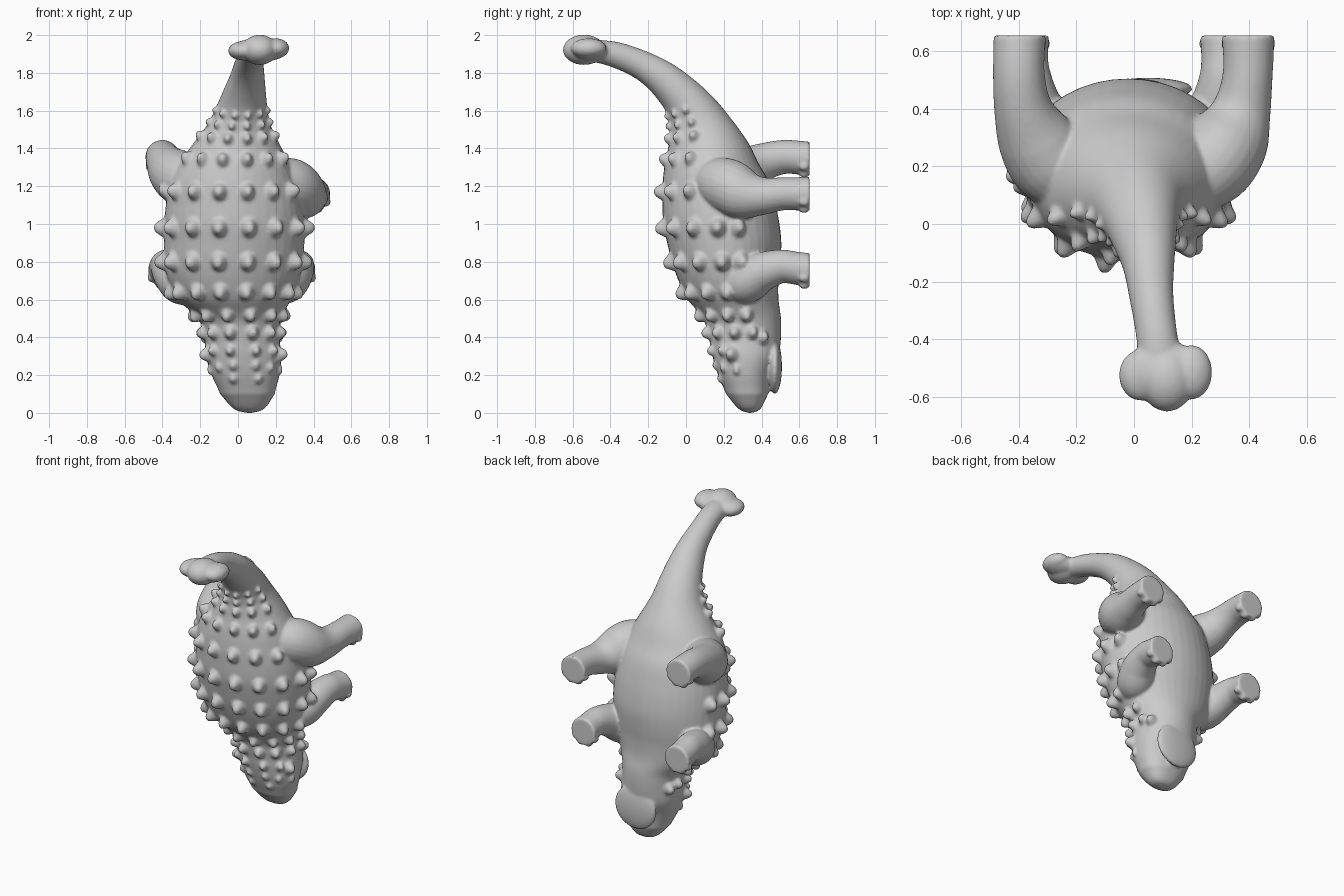
import bpy, bmesh, math
from mathutils import Vector, Matrix

if "Cube" in bpy.data.objects:
    bpy.data.objects.remove(bpy.data.objects["Cube"])


def catmull(rows, t):
    """Smoothly interpolate a list of number tuples at float index t."""
    n = len(rows) - 1
    i = max(0, min(int(t), n - 1))
    u = t - i
    p0, p1, p2, p3 = (rows[max(0, min(n, k))] for k in (i - 1, i, i + 1, i + 2))
    return [0.5 * (2 * b + (c - a) * u + (2 * a - 5 * b + 4 * c - d) * u * u
                   + (3 * b - a - 3 * c + d) * u ** 3)
            for a, b, c, d in zip(p0, p1, p2, p3)]


def loft(bm, rings):
    """Skin closed rings of points and cap both ends."""
    vs = [[bm.verts.new(p) for p in r] for r in rings]
    n = len(vs[0])
    faces = []
    for a, b in zip(vs, vs[1:]):
        for k in range(n):
            faces.append(bm.faces.new((a[k], a[(k + 1) % n], b[(k + 1) % n], b[k])))
    faces.append(bm.faces.new(vs[0][::-1]))
    faces.append(bm.faces.new(vs[-1]))
    bmesh.ops.recalc_face_normals(bm, faces=faces)


def ball(bm, loc, radii):
    m = Matrix.Translation(loc) @ Matrix.Diagonal((*radii, 1))
    bmesh.ops.create_uvsphere(bm, u_segments=24, v_segments=14, radius=1, matrix=m)


def finish(bm, name, voxel=0, smooth=0):
    for f in bm.faces:
        f.smooth = True
    me = bpy.data.meshes.new(name)
    bm.to_mesh(me)
    bm.free()
    ob = bpy.data.objects.new(name, me)
    bpy.context.collection.objects.link(ob)
    if voxel:
        r = ob.modifiers.new("fuse", 'REMESH')
        r.mode, r.voxel_size, r.use_smooth_shade = 'VOXEL', voxel, True
        s = ob.modifiers.new("soften", 'SMOOTH')
        s.factor, s.iterations = 0.5, smooth
    return ob


# Body sections, one per 0.1 of height: back y,z, belly y,z, centre x, half width
body = [
    (.245, .00, .435, .00, .06, .135), (.212, .10, .435, .10, .05, .145),
    (.17, .20, .450, .20, .04, .18), (.14, .30, .49, .30, .03, .20),
    (.12, .40, .503, .40, .02, .20), (.09, .50, .503, .50, .01, .22),
    (.01, .60, .49, .60, -.02, .30), (-.04, .70, .49, .70, -.025, .345),
    (-.075, .80, .50, .80, -.025, .365), (-.10, .90, .505, .90, -.02, .372),
    (-.12, 1.00, .495, 1.00, -.02, .372), (-.125, 1.10, .475, 1.10, -.02, .362),
    (-.125, 1.20, .44, 1.22, -.025, .34), (-.115, 1.30, .385, 1.32, -.02, .30),
    (-.095, 1.40, .33, 1.43, -.01, .235), (-.085, 1.50, .245, 1.55, .005, .168),
    (-.10, 1.58, .155, 1.66, .02, .135), (-.15, 1.66, .06, 1.75, .035, .112),
    (-.22, 1.735, -.06, 1.84, .05, .09), (-.30, 1.79, -.20, 1.91, .06, .077),
    (-.42, 1.84, -.37, 1.965, .08, .072), (-.55, 1.87, -.54, 1.975, .10, .08)]


def surf(t, a):
    """Point on the body skin; a = 0 is the middle of the back."""
    yb, zb, yf, zf, x, w = catmull(body, t)
    c, s = math.cos(a), math.sin(a)
    if t < 5:  # the head is boxier
        e = .82 + .18 * max(0, t) / 5
        c, s = (math.copysign(abs(q) ** e, q) for q in (c, s))
    if t < 1:  # round off the snout
        k = max(t, .005) ** .42
        c, s = c * k, s * k
    return Vector((x + w * s, (yb + yf) / 2 - c * (yf - yb) / 2,
                   (zb + zf) / 2 - c * (zf - zb) / 2))


bm = bmesh.new()
STEPS, SEG = 126, 40
loft(bm, [[surf(i * (len(body) - 1) / STEPS, k * math.tau / SEG) for k in range(SEG)]
          for i in range(STEPS + 1)])

# Lower jaw, parted from the snout by the mouth
ball(bm, (.05, .470, .245), (.155, .038, .145))

# Legs: path points x, y, z, radius
legs = [
    [(.20, .14, 1.23, .12), (.275, .21, 1.205, .145), (.335, .30, 1.16, .138),
     (.375, .40, 1.148, .102), (.395, .52, 1.16, .087), (.397, .655, 1.158, .092)],
    [(-.20, .14, 1.22, .12), (-.285, .21, 1.235, .145), (-.345, .30, 1.275, .132),
     (-.385, .40, 1.325, .102), (-.40, .52, 1.355, .090), (-.397, .655, 1.345, .091)],
    [(.20, .25, .68, .10), (.255, .32, .695, .115), (.295, .40, .745, .105),
     (.315, .50, .775, .090), (.32, .57, .768, .087), (.32, .655, .755, .091)],
    [(-.24, .25, .68, .11), (-.30, .32, .695, .12), (-.35, .40, .745, .105),
     (-.375, .50, .775, .090), (-.385, .57, .768, .087), (-.385, .655, .755, .091)]]
for path in legs:
    rings = []
    for i in range(31):
        t = i * (len(path) - 1) / 30
        x, y, z, r = catmull(path, t)
        d = Vector(catmull(path, t + .02)[:3]) - Vector(catmull(path, t - .02)[:3])
        if i > 26:
            d = Vector((0, 1, 0))
        u = d.cross(Vector((0, 0, 1))).normalized()
        v = u.cross(d).normalized()
        rings.append([Vector((x, y, z)) + r * (u * math.cos(k * math.tau / 24)
                      + v * math.sin(k * math.tau / 24)) for k in range(24)])
    loft(bm, rings)
    # toes on the head-side edge of the foot
    fx, fy, fz, fr = path[-1]
    for deg in (-60, -20, 20, 60):
        a = math.radians(deg)
        ball(bm, (fx + fr * .88 * math.sin(a), .626, fz - fr * .88 * math.cos(a)),
             (.025, .029, .025))

# Tail club
ball(bm, (.11, -.515, 1.92), (.158, .105, .062))
ball(bm, (.115, -.54, 1.922), (.095, .112, .080))
ball(bm, (.025, -.525, 1.917), (.078, .090, .050))
ball(bm, (.20, -.515, 1.930), (.072, .095, .053))

# Armour spikes
bell = [(1.4, -.5), (1.2, .0), (1.0, .35), (.8, .75), (.58, 1.15), (.3, 1.42)]


def spike(t, deg, size, tall=1.0):
    a, e = math.radians(deg), .02
    p = surf(t, a)
    u = (surf(t, a + e) - surf(t, a - e)).normalized()
    v = surf(t + e, a) - surf(t - e, a)
    n = u.cross(v).normalized()
    if n.dot(p - (surf(t, 0) + surf(t, math.pi)) / 2) < 0:
        n = -n
    v = n.cross(u).normalized()
    loft(bm, [[p + n * (h * size * tall) + size * r * (u * math.cos(k * math.tau / 14)
               + v * 1.2 * math.sin(k * math.tau / 14)) for k in range(14)]
              for r, h in bell])


wide = (12, 36, 61, 86, 106)
rows = [  # body position, spike size, angles used on each side
    (15.9, .018, (14, 45, 75)), (15.2, .021, (14, 45, 75)), (14.5, .026, (14, 42, 72)),
    (13.4, .031, (13, 38, 64)), (11.7, .036, (12, 36, 61, 84)), (9.8, .038, wide),
    (8.0, .038, wide), (6.4, .036, wide[:4]), (5.2, .032, (15, 45, 72, 98)),
    (4.25, .030, (16, 46, 76, 102)), (3.3, .024, (18, 50))]
for t, size, angles in rows:
    for deg in angles:
        for s in (-1, 1):
            spike(t, s * deg, size)

# Larger cheek horns and low scales on the snout
for s in (-1, 1):
    spike(3.1, s * 68, .032, 1.1)
    spike(4.0, s * 118, .032, 1.0)
    for t, deg in ((2.5, 16), (2.4, 44), (1.8, 20)):
        spike(t, s * deg, .022, .6)

# Eyes, with everything then fused into one soft skin
for s in (-1, 1):
    ball(bm, surf(2.3, math.radians(s * 76)), (.018, .018, .03))
finish(bm, "armoured_animal_body", .0088, 6)
